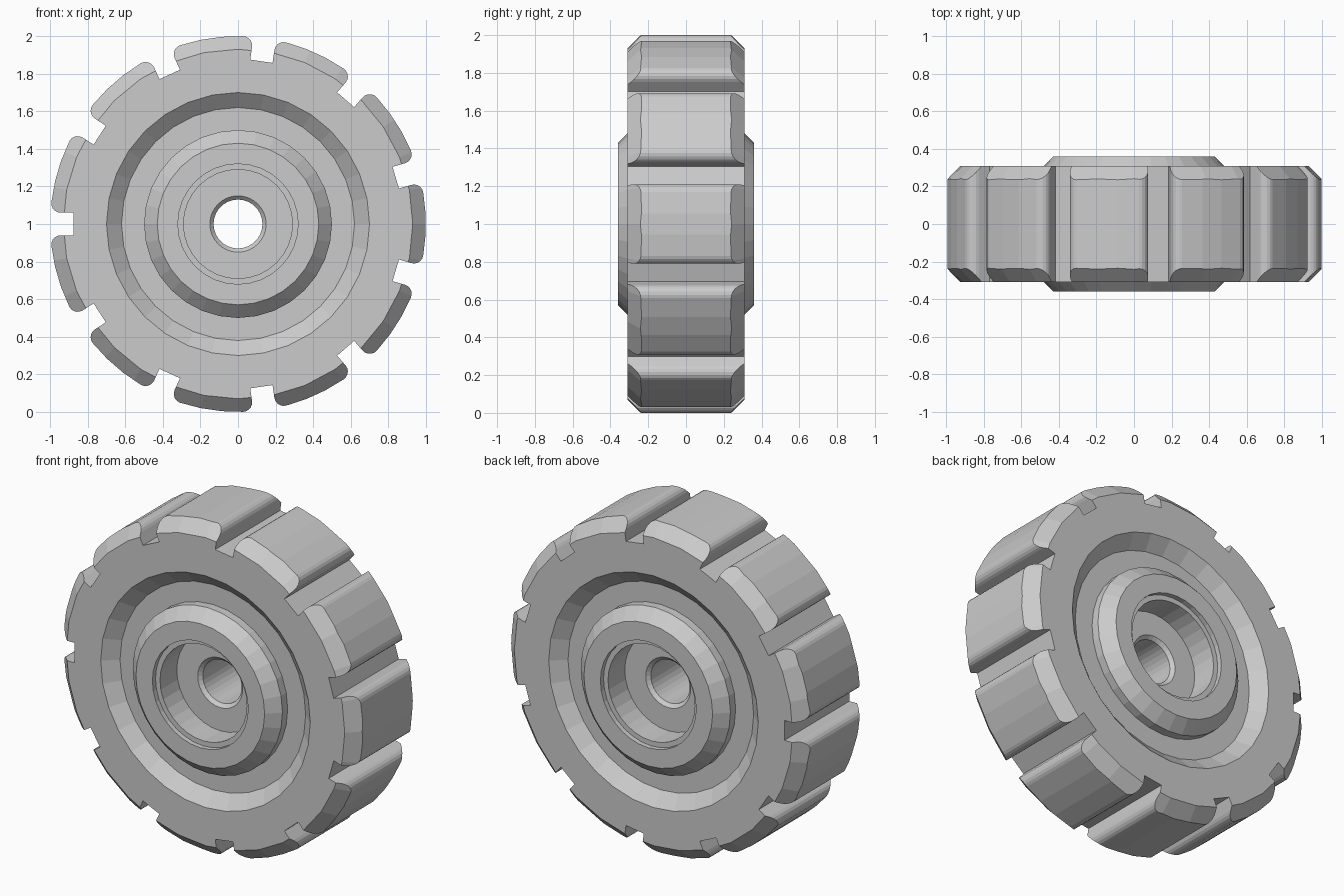
import bpy, bmesh
from math import sin, cos, pi, sqrt, atan2

if "Cube" in bpy.data.objects:
    bpy.data.objects.remove(bpy.data.objects["Cube"])

LUGS, SEGS = 11, 32


def make_object(name, bm):
    bmesh.ops.recalc_face_normals(bm, faces=bm.faces)
    mesh = bpy.data.meshes.new(name)
    bm.to_mesh(mesh)
    bm.free()
    ob = bpy.data.objects.new(name, mesh)
    ob.location = (0, 0, 1)
    bpy.context.collection.objects.link(ob)
    return ob


def revolve(name, profile):
    # closed (radius, y) profile turned around the y axis
    bm = bmesh.new()
    rings = []
    for i in range(SEGS):
        a = 2 * pi * i / SEGS
        rings.append([bm.verts.new((r * cos(a), y, r * sin(a))) for r, y in profile])
    n = len(profile)
    for i in range(SEGS):
        p, q = rings[i], rings[(i + 1) % SEGS]
        for j in range(n):
            k = (j + 1) % n
            bm.faces.new((p[j], p[k], q[k], q[j]))
    return make_object(name, bm)


def extrude_outline(name, pts, half):
    bm = bmesh.new()
    front = [bm.verts.new((x, -half, z)) for x, z in pts]
    back = [bm.verts.new((x, half, z)) for x, z in pts]
    bm.faces.new(front)
    bm.faces.new(back[::-1])
    for i in range(len(pts)):
        k = (i + 1) % len(pts)
        bm.faces.new((front[i], back[i], back[k], front[k]))
    return make_object(name, bm)


# wheel cross-section: bore, bearing recess, raised hub, groove, face, tread chamfer
half_profile = [(0.13, 0.15), (0.15, 0.17), (0.29, 0.17), (0.29, 0.33),
                (0.32, 0.33), (0.32, 0.36), (0.43, 0.36), (0.50, 0.29),
                (0.50, 0.24), (0.62, 0.24), (0.70, 0.31), (0.93, 0.31),
                (1.05, 0.19)]
profile = [(r, -y) for r, y in half_profile] + half_profile[::-1]
wheel = revolve("wheel", profile)

# tread outline: slots between lugs with rounded outer corners
FLOOR, HALF_SLOT, FILLET = 0.875, 0.06, 0.05
cv = HALF_SLOT + FILLET
cu = sqrt((1 - FILLET) ** 2 - cv ** 2)
end = atan2(cv, cu)
side = [(FLOOR, HALF_SLOT)]
for i in range(6):
    a = -pi / 2 + (end + pi / 2) * i / 5
    side.append((cu + FILLET * cos(a), cv + FILLET * sin(a)))
pitch = 2 * pi / LUGS
for i in (1, 2):
    a = end + (pitch - 2 * end) * i / 3
    side.append((cos(a), sin(a)))
slot = [(u, -v) for u, v in side[:7]][::-1] + side
outline = []
for k in range(LUGS):
    t = pi + k * pitch
    outline += [(u * cos(t) - v * sin(t), u * sin(t) + v * cos(t)) for u, v in slot]
cutter = extrude_outline("tread_cutter", outline, 0.5)
cutter.hide_render = True

# trim the wheel to the tread outline
mod = wheel.modifiers.new("tread", 'BOOLEAN')
mod.operation = 'INTERSECT'
mod.solver = 'EXACT'
mod.object = cutter
bpy.context.view_layer.objects.active = wheel
wheel.select_set(True)
bpy.context.view_layer.update()
bpy.ops.object.modifier_apply(modifier=mod.name)
bpy.data.objects.remove(cutter)
